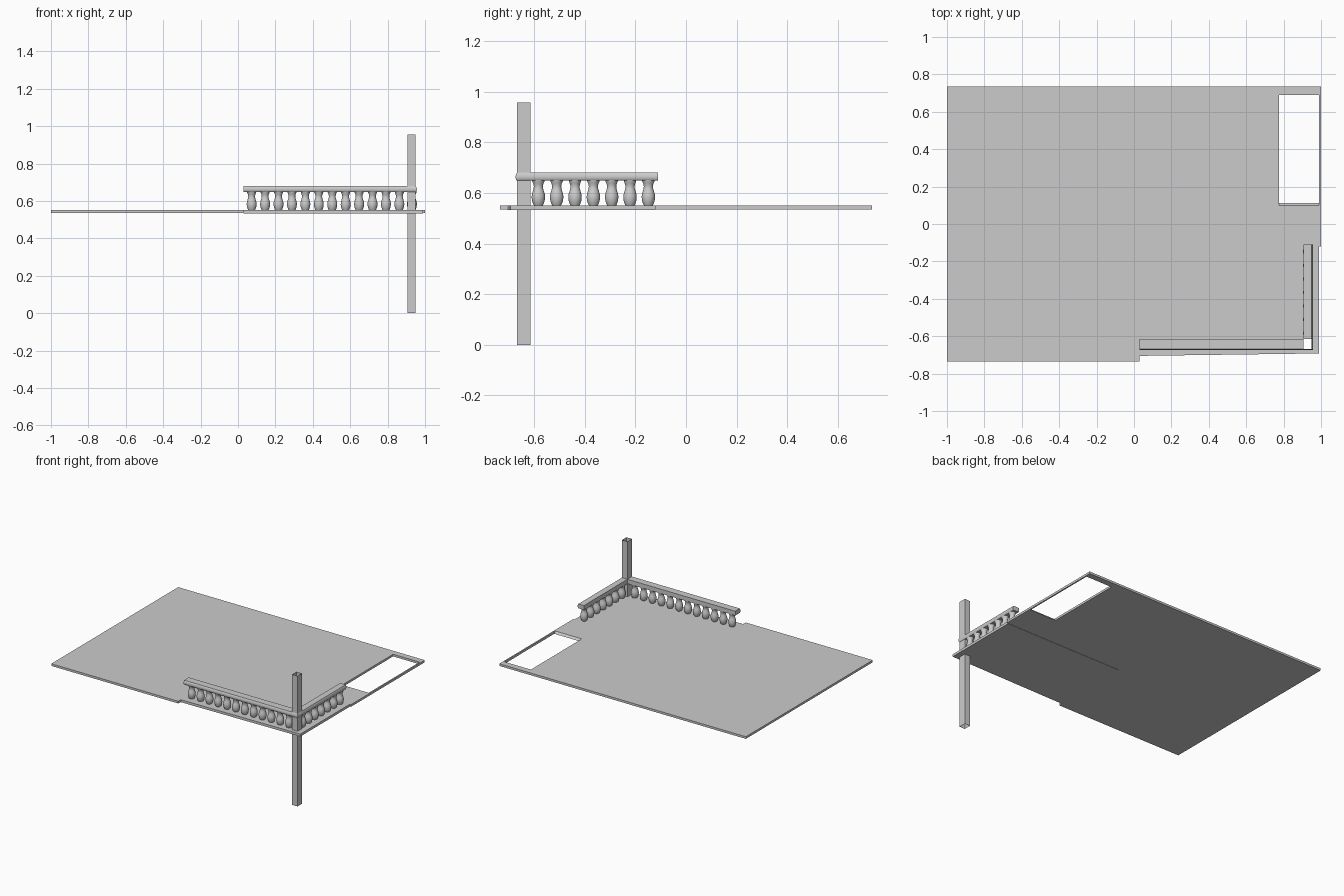
import bpy, bmesh, math
from mathutils import Vector

if "Cube" in bpy.data.objects:
    bpy.data.objects.remove(bpy.data.objects["Cube"])


def finish(name, bm, smooth=False):
    bmesh.ops.recalc_face_normals(bm, faces=bm.faces)
    me = bpy.data.meshes.new(name)
    bm.to_mesh(me)
    bm.free()
    ob = bpy.data.objects.new(name, me)
    bpy.context.collection.objects.link(ob)
    if smooth:
        bpy.ops.object.select_all(action='DESELECT')
        ob.select_set(True)
        bpy.context.view_layer.objects.active = ob
        bpy.ops.object.shade_smooth_by_angle(angle=math.radians(40))
    return ob


def slab(name, loops, z0, z1):
    """Flat plate from an outline followed by hole outlines."""
    bm = bmesh.new()
    edges = []
    for loop in loops:
        vs = [bm.verts.new((x, y, z0)) for x, y in loop]
        edges += [bm.edges.new((vs[i - 1], vs[i])) for i in range(len(vs))]
    bmesh.ops.triangle_fill(bm, edges=edges, use_beauty=True, normal=(0, 0, 1))
    ext = bmesh.ops.extrude_face_region(bm, geom=bm.faces[:], use_keep_orig=True)
    top = [g for g in ext["geom"] if isinstance(g, bmesh.types.BMVert)]
    bmesh.ops.translate(bm, verts=top, vec=(0, 0, z1 - z0))
    # the front side of the stair opening slopes inward towards the bottom
    for v in bm.verts:
        if abs(v.co.y - 0.10) < 1e-4 and v.co.z < z0 + 1e-4:
            v.co.y = 0.112
    return finish(name, bm)


def rect(x0, x1, y0, y1):
    return [(x0, y0), (x1, y0), (x1, y1), (x0, y1)]


PX0, PX1, PY0, PY1 = 0.905, 0.95, -0.667, -0.614   # post footprint
post_hole = rect(PX0, PX1, PY0, PY1)
balcony = [(0.03, -0.705), (0.99, -0.692), (0.99, -0.12), (0.03, -0.12)]

# Floor with stair opening, and the balcony panel just below it
outline = [(-1, -0.735), (0.03, -0.735), (0.03, -0.705), (0.99, -0.692),
           (0.99, -0.12), (1, -0.12), (1, 0.735), (-1, 0.735)]
slab("floor", [outline, rect(0.775, 0.99, 0.10, 0.69), post_hole], 0.535, 0.551)
slab("balcony_underside", [balcony, post_hole], 0.533, 0.536)

# Corner post: open-ended hollow tube
bm = bmesh.new()
rings = [[bm.verts.new((x, y, z)) for x, y in post_hole] for z in (0, 0.956)]
for i in range(4):
    bm.faces.new((rings[0][i - 1], rings[0][i], rings[1][i], rings[1][i - 1]))
finish("corner_post", bm)

# Handrails ending at the post
RZ0, RZ1 = 0.648, 0.68
slab("front_handrail", [rect(0.03, PX0, PY0, PY1)], RZ0, RZ1)
slab("side_handrail", [rect(PX0, PX1, PY1, -0.11)], RZ0, RZ1)

# Rounded outer moulding that wraps the corner outside the post
bm = bmesh.new()
prof = [(0, RZ0), (0.003, 0.651), (0.006, 0.658), (0.006, 0.667),
        (0.003, 0.675), (0, RZ1)]
stations = [[bm.verts.new(c) for c in
             ((0.03, PY0 - d, z), (PX1 + d, PY0 - d, z), (PX1 + d, -0.11, z))]
            for d, z in prof]
for a, b in zip(stations, stations[1:] + stations[:1]):
    for k in range(2):
        bm.faces.new((a[k], a[k + 1], b[k + 1], b[k]))
for k in (0, 2):
    bm.faces.new([s[k] for s in stations])
finish("handrail_moulding", bm, smooth=True)

# Balusters: one vase profile turned around z, then repeated
vase = [(0.017, 0.549), (0.021, 0.557), (0.025, 0.569), (0.0265, 0.582),
        (0.0255, 0.594), (0.022, 0.606), (0.0185, 0.618), (0.018, 0.626),
        (0.020, 0.636), (0.024, 0.645), (0.025, 0.650)]
SIDES = 20
bm = bmesh.new()
rings = [[bm.verts.new((r * math.cos(math.tau * i / SIDES),
                        r * math.sin(math.tau * i / SIDES), z))
          for i in range(SIDES)] for r, z in vase]
for a, b in zip(rings, rings[1:]):
    for i in range(SIDES):
        bm.faces.new((a[i - 1], a[i], b[i], b[i - 1]))
bm.faces.new(rings[0])
bm.faces.new(rings[-1])
first = finish("front_baluster", bm, smooth=True)

spots = [("front_baluster", 0.073 + 0.0718 * i, -0.640) for i in range(12)]
spots += [("side_baluster", 0.93, -0.583 + 0.0724 * i) for i in range(7)]
for n, (name, x, y) in enumerate(spots):
    ob = first
    if n:
        ob = first.copy()
        ob.name = name
        bpy.context.collection.objects.link(ob)
    ob.location = Vector((x, y, 0))
